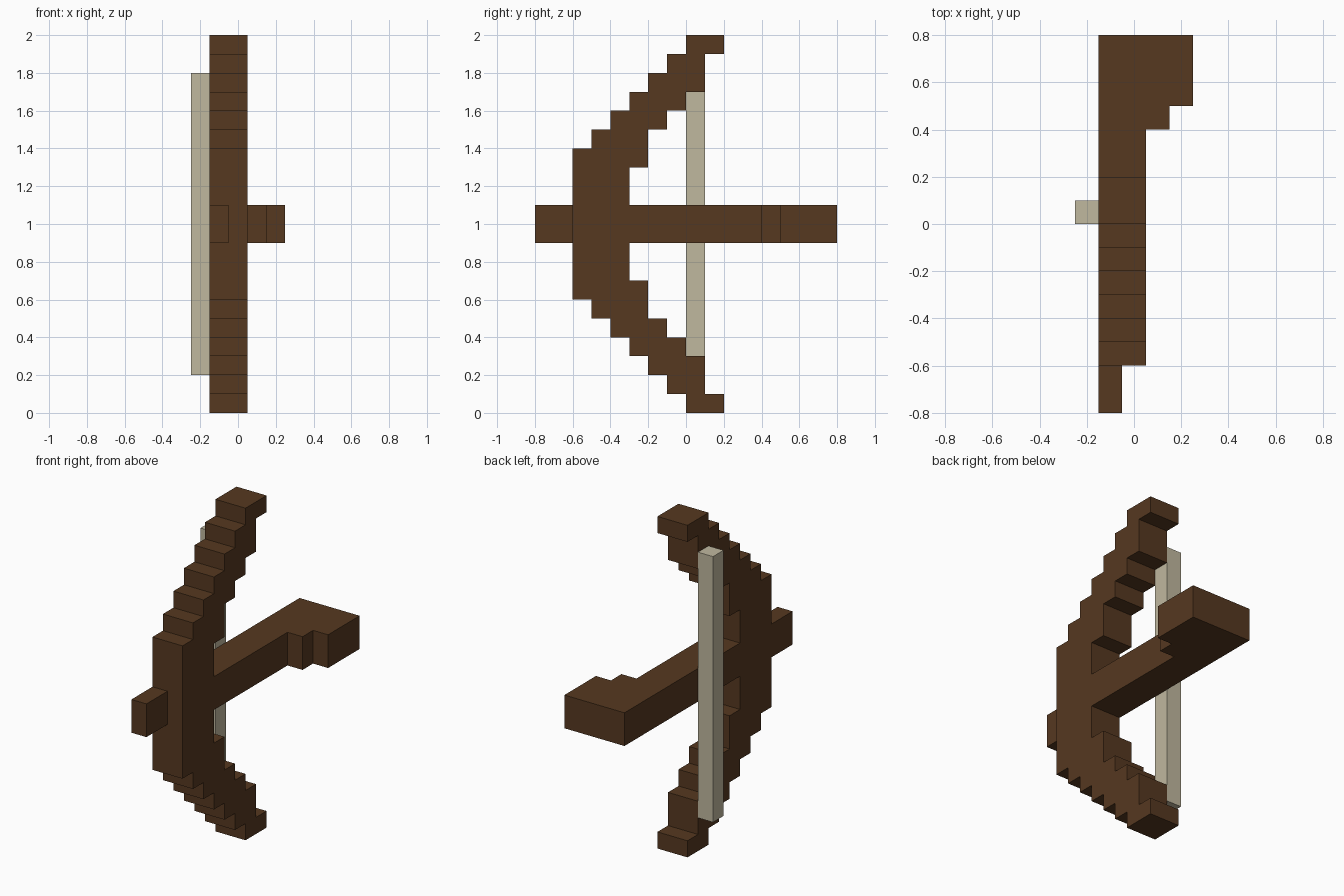
import bpy
import bmesh
from mathutils import Vector

cube = bpy.data.objects.get("Cube")
if cube:
    bpy.data.objects.remove(cube, do_unlink=True)


def make_material(name, color):
    mat = bpy.data.materials.new(name)
    mat.use_nodes = True
    mat.diffuse_color = (*color, 1)
    bsdf = next(n for n in mat.node_tree.nodes if n.type == 'BSDF_PRINCIPLED')
    bsdf.inputs["Base Color"].default_value = (*color, 1)
    return mat


wood = make_material("dark_wood", (0.093, 0.040, 0.0144))
cord = make_material("pale_cord", (0.527, 0.479, 0.347))


def prism(name, points, direction, mat):
    """Extrude a flat outline of 3D points along a direction."""
    bm = bmesh.new()
    face = bm.faces.new([bm.verts.new(p) for p in points])
    new = bmesh.ops.extrude_face_region(bm, geom=[face])["geom"]
    verts = [v for v in new if isinstance(v, bmesh.types.BMVert)]
    bmesh.ops.translate(bm, verts=verts, vec=Vector(direction))
    bmesh.ops.recalc_face_normals(bm, faces=bm.faces)
    mesh = bpy.data.meshes.new(name)
    bm.to_mesh(mesh)
    bm.free()
    mesh.materials.append(mat)
    obj = bpy.data.objects.new(name, mesh)
    bpy.context.collection.objects.link(obj)
    return obj


def box(name, x, y, z, mat):
    outline = [(x[0], y[0], z[0]), (x[1], y[0], z[0]),
               (x[1], y[1], z[0]), (x[0], y[1], z[0])]
    return prism(name, outline, (0, 0, z[1] - z[0]), mat)


def stairs(start, steps):
    """Walk in (y, z) steps, alternating sideways and upward moves."""
    y, z = start
    path = [(y, z)]
    for dy, dz in steps:
        y += dy
        path.append((y, z))
        z += dz
        path.append((y, z))
    return path


# Curved bow: stepped outer and inner edges of the upper half, mirrored about z = 1
outer = stairs((-0.6, 1.4), [(0.1, 0.1)] * 5 + [(0.1, 0.1)])
inner = stairs((-0.3, 1.3), [(0.1, 0.2), (0.1, 0.1), (0.1, 0.1), (0.1, 0.2), (0.1, 0.1)])
upper = outer + inner[::-1]
lower = [(y, 2 - z) for y, z in reversed(upper)]
prism("bow_limbs", [(-0.15, y, z) for y, z in upper + lower], (0.2, 0, 0), wood)

# Stock with a stepped butt on the left side
stock = [(-0.15, -0.3), (0.05, -0.3), (0.05, 0.4), (0.15, 0.4),
         (0.15, 0.5), (0.25, 0.5), (0.25, 0.8), (-0.15, 0.8)]
prism("stock", [(x, y, 0.9) for x, y in stock], (0, 0, 0.2), wood)

# Nose block in front of the bow
box("nose_block", (-0.15, -0.05), (-0.8, -0.6), (0.9, 1.1), wood)

# Straight string along the right side
box("bow_string", (-0.25, -0.15), (0, 0.1), (0.2, 1.8), cord)
